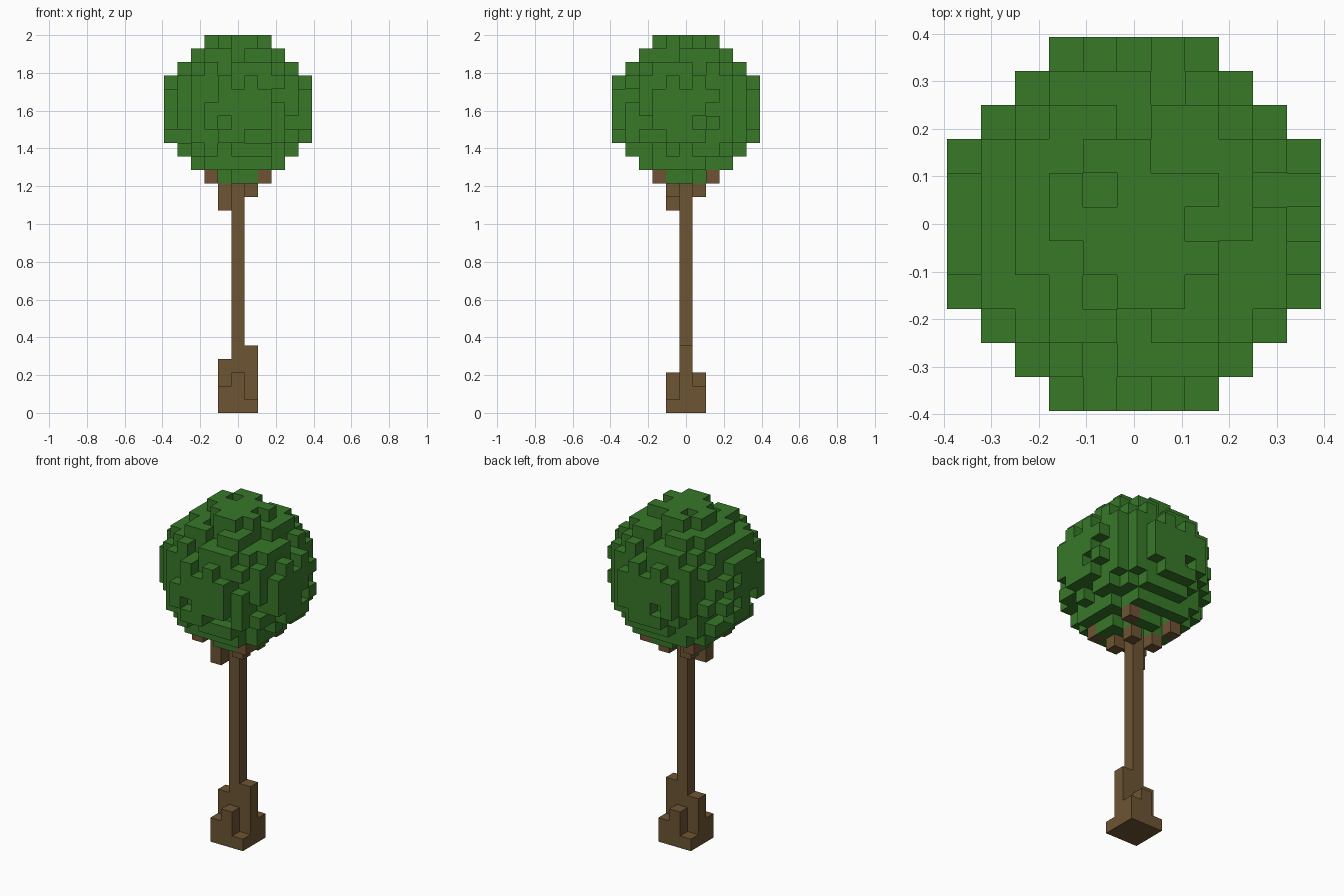
import bpy
import bmesh
import random
from mathutils import Vector

random.seed(12)
UNIT = 2 / 28        # edge length of one block
CENTRE = 22          # block layer at the middle of the crown
RADIUS = 5.5         # crown radius in blocks

default = bpy.data.objects.get("Cube")
if default:
    bpy.data.objects.remove(default, do_unlink=True)


def make_material(name, rgb):
    mat = bpy.data.materials.new(name)
    mat.use_nodes = True
    mat.diffuse_color = (*rgb, 1)
    mat.node_tree.nodes["Principled BSDF"].inputs["Base Color"].default_value = (*rgb, 1)
    return mat


def block_object(name, cells, mat):
    """Outer skin of a set of grid blocks (x, y, layer)."""
    bm = bmesh.new()
    for cell in cells:
        middle = Vector(cell) + Vector((0, 0, 0.5))
        for axis in range(3):
            for sign in (-1, 1):
                normal = Vector((0, 0, 0))
                normal[axis] = sign
                neighbour = tuple(int(c + n) for c, n in zip(cell, normal))
                if neighbour in cells:
                    continue
                u = Vector((0, 0, 0))
                u[(axis + 1) % 3] = 0.5
                v = normal.cross(u)
                centre = middle + normal * 0.5
                corners = (centre - u - v, centre + u - v, centre + u + v, centre - u + v)
                bm.faces.new([bm.verts.new(c * UNIT) for c in corners])
    bmesh.ops.remove_doubles(bm, verts=bm.verts, dist=UNIT / 100)
    mesh = bpy.data.meshes.new(name)
    bm.to_mesh(mesh)
    bm.free()
    mesh.materials.append(mat)
    obj = bpy.data.objects.new(name, mesh)
    bpy.context.collection.objects.link(obj)
    return obj


def column(x, y, bottom, top):
    return {(x, y, k) for k in range(bottom, top)}


leaf_green = make_material("leaf green", (0.040, 0.188, 0.022))
bark_brown = make_material("bark brown", (0.152, 0.091, 0.033))
branch_brown = make_material("branch brown", (0.160, 0.086, 0.036))

# Trunk with a stepped root flare
trunk = column(0, 0, 0, CENTRE - 5)
roots = {(1, 0): 5, (-1, 0): 4, (0, -1): 3, (0, 1): 3,
         (-1, -1): 2, (1, 1): 2, (1, -1): 1, (-1, 1): 1}
for (x, y), height in roots.items():
    trunk |= column(x, y, 0, height)

# Four diagonal branches, one reaching a block lower
tips = set()
for x in (-1, 1):
    for y in (-1, 1):
        trunk |= column(x, y, 15 if x == y == -1 else 16, 17)
        tips.add((2 * x, 2 * y, 17))
block_object("trunk", trunk, bark_brown)
block_object("branch_tips", tips, branch_brown)

# Missing blocks in the upper layers of the crown, by layer above its middle
upper_gaps = {
    5: {(1, 2), (2, 0), (-2, -1), (-1, -2), (-1, 1)},
    4: {(-1, -2), (0, -3), (0, 3), (-3, -2), (3, -1), (3, -2)},
    3: {(1, 4), (-1, -4), (4, 1)},
    2: {(0, 5), (0, -5), (5, 0)},
}

# Ball crown whose outer layer has missing blocks
leaves = set()
span = range(-5, 6)
for x in span:
    for y in span:
        for z in span:
            distance = Vector((x, y, z)).length
            if distance > RADIUS:
                continue
            if z in upper_gaps:
                gap = (x, y) in upper_gaps[z]
            else:
                gap = distance > RADIUS - 1 and random.random() < 0.22
            if not gap:
                leaves.add((x, y, z + CENTRE))
block_object("crown", leaves, leaf_green)
